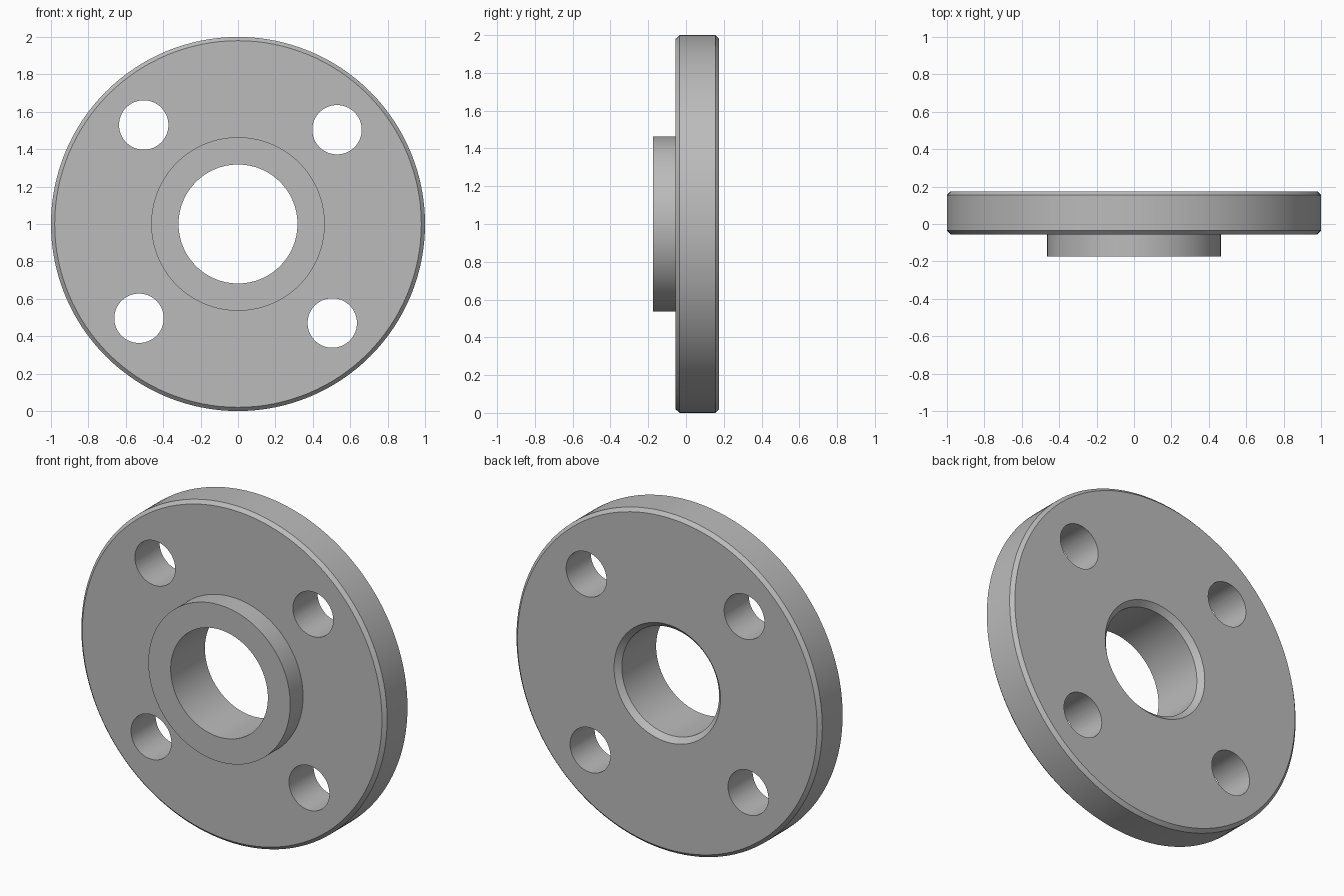
import bpy, bmesh
from math import cos, sin, radians, pi
from mathutils import Matrix

cube = bpy.data.objects.get("Cube")
if cube:
    bpy.data.objects.remove(cube)

SEGMENTS = 128
CENTRE = (0, 0, 1)
AXIS_ROT = Matrix.Rotation(pi / 2, 4, 'X')

steel = bpy.data.materials.new("steel_grey")
steel.use_nodes = True
steel.diffuse_color = (0.5, 0.5, 0.5, 1)
steel.node_tree.nodes["Principled BSDF"].inputs["Base Color"].default_value = (0.5, 0.5, 0.5, 1)


def add_object(name, bm):
    bmesh.ops.recalc_face_normals(bm, faces=bm.faces)
    mesh = bpy.data.meshes.new(name)
    bm.to_mesh(mesh)
    bm.free()
    mesh.materials.append(steel)
    obj = bpy.data.objects.new(name, mesh)
    obj.location = CENTRE
    bpy.context.collection.objects.link(obj)
    return obj


# Flange disc, raised hub and chamfered bore: closed (radius, y) profile lathed about y
profile = [(0.318, -0.175), (0.464, -0.175), (0.464, -0.055), (0.98, -0.055),
           (1.0, -0.035), (1.0, 0.155), (0.98, 0.175), (0.348, 0.175), (0.318, 0.145)]
bm = bmesh.new()
verts = [bm.verts.new((r, y, 0)) for r, y in profile]
edges = [bm.edges.new((a, b)) for a, b in zip(verts, verts[1:] + verts[:1])]
bmesh.ops.spin(bm, geom=verts + edges, cent=(0, 0, 0), axis=(0, 1, 0),
               angle=2 * pi, steps=SEGMENTS, use_merge=True)
bmesh.ops.remove_doubles(bm, verts=bm.verts, dist=1e-4)
flange = add_object("flange", bm)

# Four bolt holes on a slightly turned bolt circle
bm = bmesh.new()
for i in range(4):
    angle = radians(43.6 + 90 * i)
    place = Matrix.Translation((0.731 * cos(angle), 0.06, 0.731 * sin(angle)))
    bmesh.ops.create_cone(bm, cap_ends=True, segments=64, radius1=0.132, radius2=0.132,
                          depth=0.6, matrix=place @ AXIS_ROT)
cutter = add_object("bolt_hole_cutter", bm)
cutter.hide_render = True

cut = flange.modifiers.new("bolt_holes", 'BOOLEAN')
cut.operation = 'DIFFERENCE'
cut.solver = 'EXACT'
cut.object = cutter

bpy.ops.object.select_all(action='DESELECT')
flange.select_set(True)
bpy.context.view_layer.objects.active = flange
bpy.ops.object.modifier_apply(modifier=cut.name)
bpy.data.objects.remove(cutter)

# Smooth curved walls with crisp chamfer edges
bpy.ops.object.shade_smooth_by_angle(angle=radians(30))
